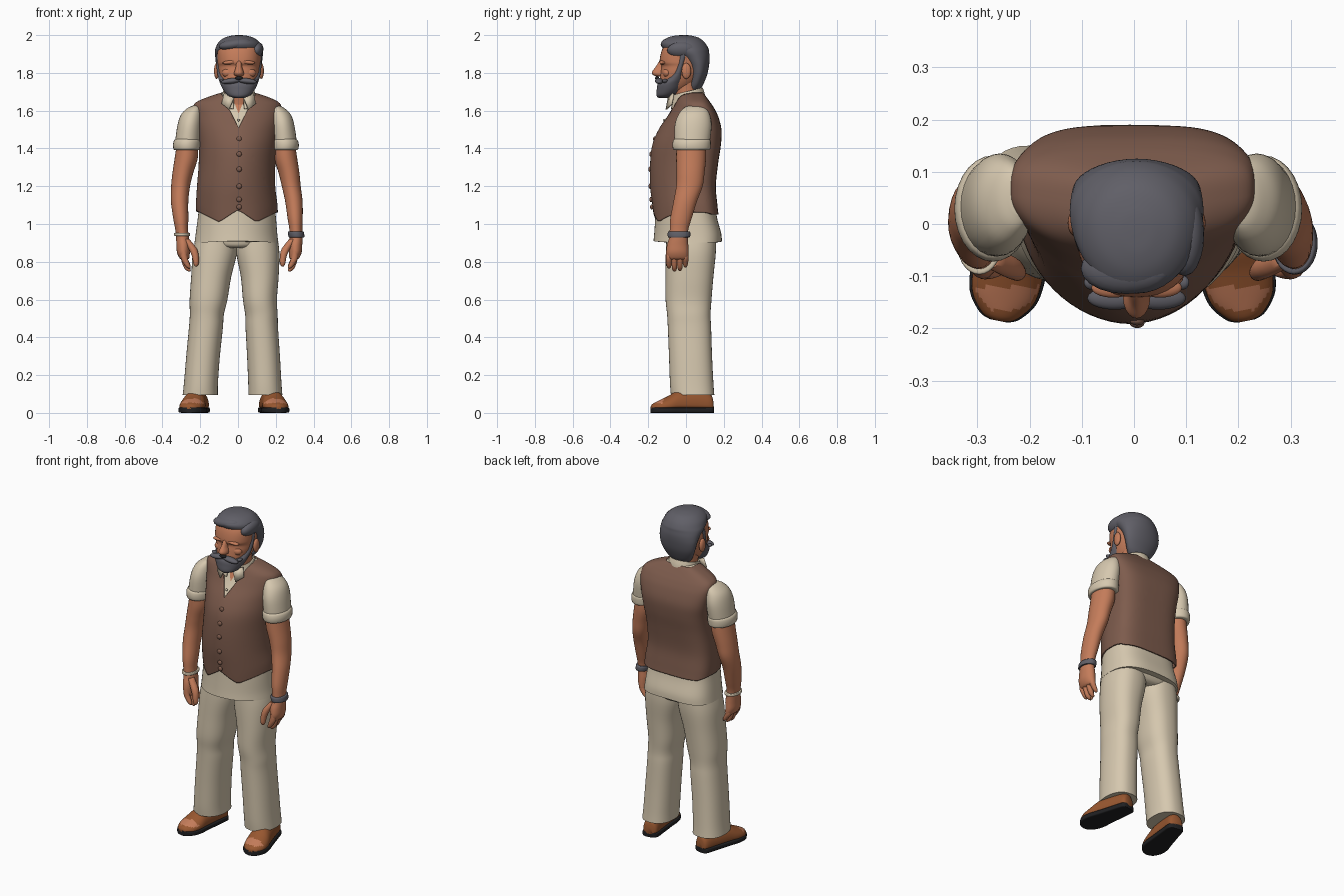
import bpy, bmesh, math
from mathutils import Matrix, Vector


def mat(name, r, g, b):
    m = bpy.data.materials.new(name)
    m.diffuse_color = [((c / 255 + 0.055) / 1.055) ** 2.4 for c in (r, g, b)] + [1]
    return m


SKIN = mat("skin", 196, 124, 90)
VEST = mat("brown_cloth", 126, 92, 77)
CREAM = mat("cream_cloth", 214, 200, 175)
HAIR = mat("grey_hair", 96, 95, 103)
LEATHER = mat("tan_leather", 152, 87, 48)
BLACK = mat("black_rubber", 32, 32, 34)


def finish(name, bm, mats, angle=50, thick=0):
    bmesh.ops.recalc_face_normals(bm, faces=bm.faces)
    me = bpy.data.meshes.new(name)
    bm.to_mesh(me)
    bm.free()
    for m in mats:
        me.materials.append(m)
    me.shade_smooth()
    me.set_sharp_from_angle(angle=math.radians(angle))
    ob = bpy.data.objects.new(name, me)
    bpy.context.collection.objects.link(ob)
    if thick:
        s = ob.modifiers.new("thickness", 'SOLIDIFY')
        s.thickness, s.offset = thick, -1
    return ob


def loft(rings, n=40, k=5, mid=0.5, pf=2, pb=2, cap=True, mtx=None):
    """Smooth loft; ring = (z, centre x, half width, y min, y max)."""
    pts, full = [rings[0]] + list(rings) + [rings[-1]], []
    for i in range(1, len(pts) - 2):
        a, b, c, d = pts[i - 1:i + 3]
        for j in range(k):
            t = j / k
            full.append([0.5 * (2 * q + (r - p) * t + (2 * p - 5 * q + 4 * r - s) * t * t
                                + (3 * q - p - 3 * r + s) * t ** 3) for p, q, r, s in zip(a, b, c, d)])
    full.append(rings[-1])
    bm, loops = bmesh.new(), []
    for z, cx, rx, y0, y1 in full:
        cy, loop = y0 + (y1 - y0) * mid, []
        for j in range(n):
            a = 2 * math.pi * j / n
            co, si = math.cos(a), math.sin(a)
            p, ry = (pb, y1 - cy) if si > 0 else (pf, cy - y0)
            x = cx + rx * math.copysign(abs(co) ** (2 / p), co)
            loop.append(bm.verts.new((x, cy + ry * math.copysign(abs(si) ** (2 / p), si), z)))
        loops.append(loop)
    for u, v in zip(loops, loops[1:]):
        for j in range(n):
            bm.faces.new((u[j], u[(j + 1) % n], v[(j + 1) % n], v[j]))
    if cap:
        bm.faces.new(loops[0][::-1])
        bm.faces.new(loops[-1])
    if mtx:
        bm.transform(mtx)
    return bm


def blob(name, m, loc, rad, rot=0):
    bm = bmesh.new()
    bmesh.ops.create_uvsphere(bm, u_segments=20, v_segments=12, radius=1)
    bm.transform(Matrix.Translation(loc) @ Matrix.Rotation(rot, 4, 'Y') @ Matrix.Diagonal((*rad, 1)))
    return finish(name, bm, [m])


def cut_v(bm, tip, slope):
    """Cut a clean V into the front and return the faces inside it."""
    for s in (1, -1):
        bmesh.ops.bisect_plane(bm, geom=bm.verts[:] + bm.edges[:] + bm.faces[:],
                               plane_co=(0.003, 0, tip), plane_no=(s, 0, -slope))
    res = []
    for f in bm.faces:
        c = f.calc_center_median()
        if c.y < 0.03 and abs(c.x - 0.003) < (c.z - tip) * slope:
            res.append(f)
    return res


# Vest with pointed hem and V neck
body = [(1.03, -.005, .216, -.174, .172), (1.09, -.007, .215, -.18, .166), (1.2, -.01, .207, -.19, .158),
        (1.32, -.005, .203, -.19, .17), (1.42, 0, .209, -.178, .185), (1.5, 0, .22, -.145, .188),
        (1.57, 0, .233, -.10, .17), (1.615, -.003, .235, -.075, .148), (1.645, -.003, .218, -.06, .128),
        (1.672, 0, .16, -.05, .108), (1.695, 0, .09, -.042, .09)]
bm = loft(body, n=64, mid=.6, pf=1.9, pb=3.5, cap=False)
for v in bm.verts:
    w = max(0, (1.2 - v.co.z) / .17)
    ax = abs(v.co.x)
    front = 1.075 - .65 * ax if ax < .1 else 1.01 + (ax - .1) * .5
    back = 1.05 + .4 * max(0, ax - .18)
    v.co.z += w * ((front if v.co.y < 0 else back) - 1.03)
bmesh.ops.delete(bm, geom=cut_v(bm, 1.51, .5), context='FACES')
finish("vest", bm, [VEST], thick=.008)
for z, y in ((1.45, -.165), (1.37, -.185), (1.29, -.19), (1.2, -.189), (1.13, -.185), (1.09, -.181)):
    blob("vest_button", VEST, (.006, y, z), (.014, .009, .014))

# Shirt body under the vest, with open throat
bm = loft([(z, cx, rx - .012, a + .012, b - .012) for z, cx, rx, a, b in body[1:]],
          n=64, mid=.6, pf=1.9, pb=3.5)
for f in cut_v(bm, 1.585, .4):
    f.material_index = 1
finish("shirt_body", bm, [CREAM, SKIN])
bm = loft([(.905, -.008, .222, -.172, .19), (.95, -.008, .216, -.168, .186), (1.03, -.006, .207, -.163, .165),
           (1.1, -.006, .2, -.16, .155)], n=56, mid=.55, pb=3)
for v in bm.verts:
    if v.co.z < 1:
        v.co.z += .005 * math.cos(12 * v.co.x) * (1 - v.co.z) / .1
finish("shirt_tail", bm, [CREAM])
blob("shirt_button", CREAM, (.003, -.115, 1.55), (.007, .006, .007))

# Collar band and wings
bm = loft([(1.64, .004, .098, -.085, .105), (1.68, .004, .09, -.075, .098), (1.71, .004, .084, -.07, .088)],
          cap=False)
bmesh.ops.delete(bm, geom=[f for f in bm.faces if f.calc_center_median().y < -.05
                           and abs(f.calc_center_median().x) < .03], context='FACES')
for v in bm.verts:
    v.co.z += (v.co.y - .04) * .25
finish("shirt_collar", bm, [CREAM], thick=.008)
for s in (1, -1):
    bm = bmesh.new()
    bm.faces.new([bm.verts.new((s * x + .004, y, z)) for x, y, z in
                  ((.022, -.088, 1.67), (.075, -.062, 1.69), (.088, -.072, 1.635), (.05, -.1, 1.605))])
    finish("collar_wing", bm, [CREAM], thick=.009)

# Trousers
bm = loft([(.872, -.008, .1, -.075, .13), (.885, -.01, .17, -.1, .15), (.92, -.01, .21, -.11, .165),
           (1.0, -.008, .2, -.12, .16)], pb=2.6)
finish("trouser_seat", bm, [CREAM])
legs = {"right": [(.95, -.112, .104, -.102, .158), (.85, -.122, .117, -.107, .158), (.72, -.142, .106, -.108, .145),
                  (.6, -.156, .1, -.108, .135), (.52, -.165, .09, -.1, .13), (.45, -.17, .09, -.096, .133),
                  (.3, -.185, .089, -.09, .138), (.16, -.196, .09, -.085, .145), (.095, -.2, .093, -.08, .15)],
        "left": [(.95, .1, .104, -.102, .158), (.85, .105, .114, -.107, .158), (.72, .115, .1, -.108, .145),
                 (.6, .116, .09, -.108, .135), (.52, .124, .086, -.1, .13), (.45, .126, .086, -.096, .133),
                 (.3, .135, .087, -.09, .138), (.16, .142, .088, -.085, .145), (.095, .145, .09, -.08, .15)]}
for side, rings in legs.items():
    finish(side + "_trouser_leg", loft(rings, pf=2.2, pb=2.4), [CREAM])

# Shoes: lofted from heel to toe
upper = [(0, 0, .02, .02, .06), (.015, 0, .042, .02, .1), (.08, 0, .05, .02, .12), (.18, 0, .06, .02, .12),
         (.24, 0, .067, .02, .09), (.29, 0, .06, .02, .066), (.325, 0, .034, .02, .048), (.335, 0, .012, .02, .036)]
for side, heel, toe in (("right", (-.193, .143), (-.26, -.188)), ("left", (.15, .143), (.216, -.188))):
    d = Vector((toe[0] - heel[0], toe[1] - heel[1], 0)).normalized()
    up = Vector((0, 0, 1))
    m = Matrix((up.cross(d), up, d)).transposed().to_4x4()
    m.translation = (*heel, 0)
    bm = loft(upper, mid=.25, pf=3, mtx=m)
    for f in bm.faces:
        c = f.calc_center_median()
        if -.165 < c.y < -.12 and c.z > .05:
            f.material_index = 1
    finish(side + "_shoe", bm, [LEATHER, SKIN])
    bm = loft([(t, 0, rx + .005, 0, .03) for t, _, rx, _, _ in upper], pf=6, pb=6, mtx=m)
    finish(side + "_sole", bm, [BLACK], 40)

# Arms: sleeve, rolled cuff, arm, hand, wristband
for s, side in ((-1, "right"), (1, "left")):
    def limb(name, rings, material, **kw):
        def px(z, x):
            shift = .036 * min(1, max(0, (z - .93) / .25)) - .014 if s > 0 else 0
            return s * (x - shift)
        bm = loft([(z, px(z, x), r, a, b) for z, x, r, a, b in rings], n=28, **kw)
        return finish(side + "_" + name, bm, [material])

    limb("sleeve", [(1.627, .222, .015, .02, .08), (1.615, .23, .035, -.01, .105), (1.58, .246, .055, -.04, .125),
                    (1.52, .257, .064, -.06, .135), (1.42, .268, .067, -.062, .125)], CREAM)
    limb("cuff", [(1.392, .27, .06, -.055, .115), (1.396, .27, .071, -.068, .128), (1.42, .27, .074, -.072, .131),
                  (1.442, .268, .071, -.068, .13), (1.45, .268, .06, -.06, .12)], CREAM, k=3)
    limb("arm", [(1.43, .268, .055, -.05, .105), (1.35, .274, .061, -.052, .106), (1.27, .292, .055, -.05, .098),
                 (1.2, .304, .05, -.052, .088), (1.12, .309, .046, -.066, .058), (1.03, .303, .04, -.083, .03),
                 (.97, .298, .034, -.086, .012), (.93, .294, .034, -.088, .01), (.89, .29, .036, -.1, .012),
                 (.85, .289, .034, -.105, .014), (.82, .284, .026, -.1, .012), (.81, .282, .012, -.09, 0)], SKIN)
    for i, tip in enumerate((.765, .748, .752, .77)):
        y = -.09 + .029 * i
        limb("finger", [(.86, .287, .015, y - .015, y + .015), (.82, .285, .018, y - .016, y + .016),
                        (tip + .025, .272, .016, y - .014, y + .014), (tip + .007, .262, .012, y - .01, y + .01),
                        (tip, .258, .004, y - .004, y + .004)], SKIN, k=3)
    limb("thumb", [(.92, .275, .018, -.085, -.045), (.87, .24, .022, -.102, -.06), (.83, .226, .018, -.108, -.072),
                   (.79, .222, .014, -.108, -.08), (.775, .223, .005, -.1, -.09)], SKIN, k=3)
    h = .016 if s > 0 else .008
    limb("wristband", [(.945 - h, .296, .036, -.088, .012), (.945 - h * .8, .296, .042, -.096, .022),
                       (.945 + h * .8, .296, .042, -.096, .022), (.945 + h, .296, .036, -.088, .014)],
         HAIR if s > 0 else CREAM, k=3)

# Neck and head
X = .005
finish("neck", loft([(1.58, X, .08, -.05, .08), (1.66, X, .075, -.058, .078), (1.72, X, .075, -.075, .075),
                     (1.78, X, .08, -.08, .08)]), [SKIN])
finish("head", loft([(1.69, X, .03, -.12, -.03), (1.71, X, .065, -.135, .02), (1.75, X, .09, -.14, .07),
                     (1.8, X, .107, -.135, .1), (1.835, X, .111, -.13, .104), (1.86, X, .114, -.14, .108),
                     (1.92, X, .112, -.128, .106), (1.96, X, .085, -.1, .085), (1.98, X, .03, -.04, .03)],
                    pf=2.3), [SKIN])
finish("nose", loft([(1.782, X, .014, -.16, -.1), (1.79, X, .025, -.176, -.1), (1.805, X, .025, -.18, -.1),
                     (1.83, X, .017, -.162, -.1), (1.86, X, .014, -.143, -.1), (1.875, X, .006, -.13, -.1)],
                    n=20), [SKIN])
blob("nostril_shadow", BLACK, (X, -.153, 1.772), (.022, .011, .01))
for s in (1, -1):
    blob("brow", SKIN, (X + s * .045, -.122, 1.856), (.042, .019, .011), s * .1)
    blob("cheek", SKIN, (X + s * .055, -.1, 1.8), (.035, .024, .025))
    blob("ear", SKIN, (X + s * .118, .002, 1.81), (.014, .025, .042))
    blob("moustache", HAIR, (X + s * .042, -.142, 1.757), (.053, .022, .015), s * .12)
    blob("moustache_tip", HAIR, (X + s * .086, -.112, 1.757), (.016, .014, .01), s * -.5)

# Beard with sideburns
finish("beard", loft([(1.667, X, .025, -.145, -.08), (1.68, X, .058, -.156, -.055), (1.71, X, .083, -.155, -.02),
                      (1.745, X, .1, -.148, .0), (1.77, X, .108, -.115, .005), (1.8, X, .115, -.08, .0),
                      (1.85, X, .12, -.06, .01), (1.9, X, .12, -.06, .03)]), [HAIR])

# Swept hair
finish("hair", loft([(1.71, X, .06, .0, .075), (1.74, X, .085, .01, .092), (1.79, X, .108, .015, .112),
                     (1.84, X, .12, .0, .122), (1.88, X, .125, -.04, .125), (1.91, X, .128, -.09, .122),
                     (1.93, X, .124, -.122, .118), (1.96, X, .11, -.132, .1), (1.985, X, .08, -.1, .07),
                     (1.997, X, .04, -.06, .03), (2.0, X, .01, -.02, .0)], mid=.55), [HAIR])
blob("hair_fringe", HAIR, (-.015, -.085, 1.952), (.088, .049, .03), -.15)
blob("hair_side_sweep", HAIR, (.097, -.02, 1.92), (.036, .08, .045), .4)
